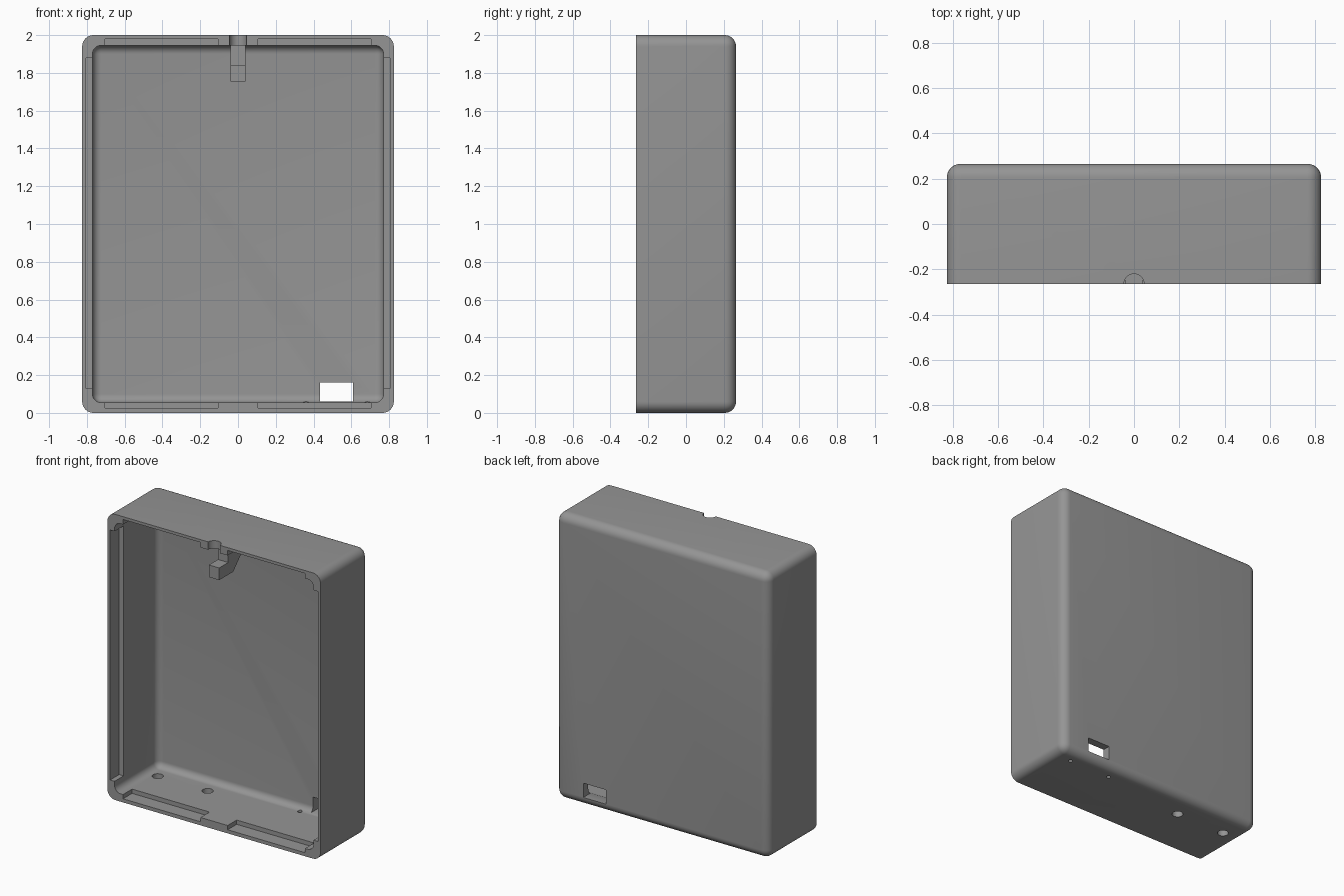
import bpy, bmesh
from mathutils import Matrix, Vector

if "Cube" in bpy.data.objects:
    bpy.data.objects.remove(bpy.data.objects["Cube"])

W, D, H = 0.825, 0.265, 2.0      # half width, half depth, height
T = 0.055                        # wall thickness

grey = bpy.data.materials.new("grey plastic")
grey.diffuse_color = (0.3, 0.3, 0.3, 1)
grey.use_nodes = True
grey.node_tree.nodes["Principled BSDF"].inputs["Base Color"].default_value = grey.diffuse_color


def add_object(name, bm):
    bmesh.ops.recalc_face_normals(bm, faces=bm.faces[:])
    mesh = bpy.data.meshes.new(name)
    bm.to_mesh(mesh)
    bm.free()
    mesh.materials.append(grey)
    ob = bpy.data.objects.new(name, mesh)
    bpy.context.collection.objects.link(ob)
    return ob


def box(name, lo, hi, radius=0):
    """Box between two corners; radius rounds every edge not on the front."""
    lo, hi = Vector(lo), Vector(hi)
    bm = bmesh.new()
    bmesh.ops.create_cube(bm, size=1)
    for v in bm.verts:
        v.co = (lo + hi) / 2 + v.co * (hi - lo)
    if radius:
        edges = [e for e in bm.edges
                 if max(v.co.y for v in e.verts) > lo.y + 1e-4]
        bmesh.ops.bevel(bm, geom=edges, offset=radius, segments=8,
                        profile=0.5, affect='EDGES')
    return add_object(name, bm)


def rod(name, x, y, z0, z1, r):
    bm = bmesh.new()
    bmesh.ops.create_cone(bm, cap_ends=True, segments=32, radius1=r, radius2=r,
                          depth=z1 - z0,
                          matrix=Matrix.Translation((x, y, (z0 + z1) / 2)))
    return add_object(name, bm)


# Hollow shell, rounded at the back and open at the front
shell = box("enclosure_shell", (-W, -D, 0), (W, D, H), 0.06)
cutters = [box("cavity_cutter", (-W + T, -D - 0.2, T), (W - T, D - T, H - T), 0.045)]

# Snap recesses around the inside of the rim
y0, y1 = -D - 0.1, -D + 0.1
for s in (-1, 1):
    xs = sorted((s * 0.74, s * 0.805))
    cutters.append(box("side_recess_cutter", (xs[0], y0, 0.13), (xs[1], y1, 1.88)))
    xs = sorted((s * 0.105, s * 0.705))
    for z0, z1 in ((0.025, 0.09), (1.91, 1.98)):
        cutters.append(box("end_recess_cutter", (xs[0], y0, z0), (xs[1], y1, z1)))

# Window in the back wall
cutters.append(box("window_cutter", (0.435, 0.12, 0.06), (0.61, 0.4, 0.16)))

# Cable notch in the top wall and holes in the floor
cutters.append(rod("notch_cutter", 0, -D, 1.9, 2.1, 0.045))
for x, y, r in ((-0.683, 0.088, 0.036), (-0.297, 0.088, 0.036),
                (0.36, 0.17, 0.014), (0.685, 0.17, 0.014)):
    cutters.append(rod("floor_hole_cutter", x, y, -0.1, 0.15, r))

for c in cutters:
    c.hide_render = True
    mod = shell.modifiers.new(c.name, 'BOOLEAN')
    mod.operation, mod.solver, mod.object = 'DIFFERENCE', 'EXACT', c
bpy.context.view_layer.update()
evaluated = shell.evaluated_get(bpy.context.evaluated_depsgraph_get())
result = bpy.data.meshes.new_from_object(evaluated)
shell.modifiers.clear()
shell.data = result
for c in cutters:
    bpy.data.objects.remove(c)

# Cable hook hanging from the ceiling
profile = [(-0.165, 1.95), (-0.165, 1.84), (-0.265, 1.84), (-0.265, 1.755),
           (-0.11, 1.755), (0.08, 1.95)]
bm = bmesh.new()
face = bm.faces.new([bm.verts.new((-0.04, y, z)) for y, z in profile])
ext = bmesh.ops.extrude_face_region(bm, geom=[face])["geom"]
bmesh.ops.translate(bm, vec=(0.08, 0, 0),
                    verts=[g for g in ext if isinstance(g, bmesh.types.BMVert)])
add_object("cable_hook", bm)

# Smooth the rounded edges, keep the sharp ones
bpy.ops.object.select_all(action='DESELECT')
shell.select_set(True)
bpy.context.view_layer.objects.active = shell
bpy.ops.object.shade_smooth_by_angle(angle=0.6)
